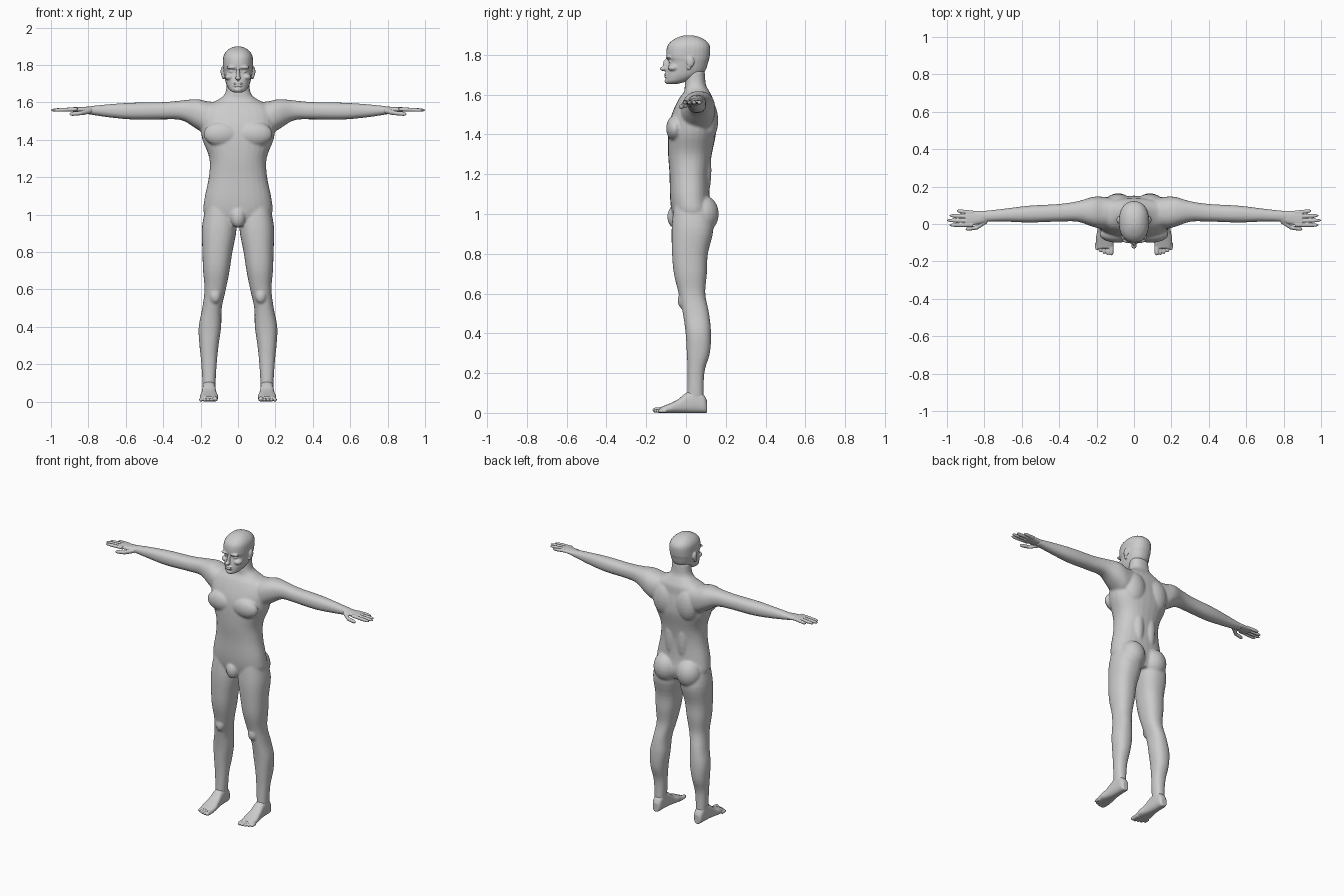
import bpy
import bmesh
import math
from mathutils import Vector, Matrix

cube = bpy.data.objects.get("Cube")
if cube:
    bpy.data.objects.remove(cube, do_unlink=True)

GREY = (0.6, 0.6, 0.6, 1)
skin = bpy.data.materials.new("plain_grey")
skin.use_nodes = True
skin.diffuse_color = GREY
skin.node_tree.nodes["Principled BSDF"].inputs["Base Color"].default_value = GREY


def ring(at, across, depth, u=0, v=0):
    """A rounded section: position along the axis, half sizes and centre."""
    return (at, across, depth, u, v)


def catmull(before, start, end, after, t):
    """Smooth in-between of two neighbouring rings."""
    result = []
    for p, q, r, s in zip(before, start, end, after):
        slope_in, slope_out = (r - p) / 2, (s - q) / 2
        eased = t * t * (3 - 2 * t)
        result.append(q + (r - q) * eased + slope_in * t * (1 - t) ** 2
                      - slope_out * t * t * (1 - t))
    return result


def rounded(angle, power):
    """Point on a unit superellipse."""
    return [math.copysign(abs(value) ** (2 / power), value)
            for value in (math.cos(angle), math.sin(angle))]


def loft(bm, rings, axis, side=1, power=2.3, sides=28, steps=4):
    """Skin a smooth tube through rings; side=-1 builds it mirrored."""
    padded = [rings[0], *rings, rings[-1]]
    path = [catmull(*padded[i:i + 4], k / steps)
            for i in range(len(rings) - 1) for k in range(steps)]
    path.append(rings[-1])
    loops = []
    for at, across, depth, u_mid, v_mid in path:
        loop = []
        for k in range(sides):
            c, s = rounded(math.tau * k / sides, power)
            u, v = u_mid + across * c, v_mid + depth * s
            x, y, z = {"X": (at, u, v), "Y": (u, at, v), "Z": (u, v, at)}[axis]
            loop.append(bm.verts.new((x * side, y, z)))
        loops.append(loop)
    for low, high in zip(loops, loops[1:]):
        for k in range(sides):
            j = (k + 1) % sides
            bm.faces.new((low[k], low[j], high[j], high[k]))
    bm.faces.new(loops[0])
    bm.faces.new(loops[-1])


def blob(bm, centre, radii, side=1):
    """Ellipsoid muscle or facial feature."""
    x, y, z = centre
    place = Matrix.Translation((x * side, y, z)) @ Matrix.Diagonal((*radii, 1))
    bmesh.ops.create_uvsphere(bm, u_segments=20, v_segments=12, radius=1, matrix=place)


def digit(bm, start, tip, radius, axis, side):
    """Finger or toe that rounds off towards its tip."""
    start, tip = Vector(start), Vector(tip)
    rings = []
    for k in range(9):
        reach = math.sin(k / 8 * math.pi / 2)
        r = radius * max(0.2, (1 - reach ** 8) ** 0.5)
        p = start.lerp(tip, reach)
        at, u = (p.x, p.y) if axis == "X" else (p.y, p.x)
        rings.append(ring(at, across=r, depth=r, u=u, v=p.z))
    loft(bm, rings, axis, side, power=2, sides=12, steps=2)


def finish(bm, name, voxel, smoothing):
    """Fuse the overlapping forms into one smooth skin."""
    bmesh.ops.recalc_face_normals(bm, faces=bm.faces)
    mesh = bpy.data.meshes.new(name)
    bm.to_mesh(mesh)
    bm.free()
    obj = bpy.data.objects.new(name, mesh)
    bpy.context.collection.objects.link(obj)
    fuse = obj.modifiers.new("fuse", "REMESH")
    fuse.mode = "VOXEL"
    fuse.voxel_size = voxel
    relax = obj.modifiers.new("relax", "SMOOTH")
    relax.iterations = smoothing
    bpy.context.view_layer.update()
    evaluated = obj.evaluated_get(bpy.context.evaluated_depsgraph_get())
    fused = bpy.data.meshes.new_from_object(evaluated)
    obj.modifiers.clear()
    obj.data = fused
    fused.materials.clear()
    fused.materials.append(skin)
    fused.shade_smooth()


# Torso and neck, from crotch to under the skull
body = bmesh.new()
loft(body, [
    ring(at=0.94, across=0.11, depth=0.08, v=0.03),
    ring(at=1.0, across=0.18, depth=0.1, v=0.03),
    ring(at=1.08, across=0.18, depth=0.1, v=0.02),
    ring(at=1.2, across=0.156, depth=0.1, v=0.017),
    ring(at=1.3, across=0.153, depth=0.11, v=0.02),
    ring(at=1.4, across=0.19, depth=0.12, v=0.03),
    ring(at=1.47, across=0.2, depth=0.115, v=0.034),
    ring(at=1.53, across=0.2, depth=0.1, v=0.04),
    ring(at=1.58, across=0.175, depth=0.085, v=0.05),
    ring(at=1.615, across=0.105, depth=0.064, v=0.054),
    ring(at=1.65, across=0.068, depth=0.053, v=0.047),
    ring(at=1.72, across=0.06, depth=0.047, v=0.047),
], "Z")
blob(body, centre=(0, -0.058, 0.985), radii=(0.04, 0.036, 0.055))

# Arm, from inside the chest to the wrist
arm = [
    ring(at=0.08, across=0.07, depth=0.075, u=0.065, v=1.525),
    ring(at=0.16, across=0.085, depth=0.09, u=0.06, v=1.515),
    ring(at=0.22, across=0.08, depth=0.08, u=0.065, v=1.537),
    ring(at=0.3, across=0.055, depth=0.053, u=0.067, v=1.557),
    ring(at=0.4, across=0.047, depth=0.046, u=0.06, v=1.555),
    ring(at=0.56, across=0.045, depth=0.045, u=0.053, v=1.553),
    ring(at=0.7, across=0.034, depth=0.034, u=0.047, v=1.555),
    ring(at=0.82, across=0.028, depth=0.018, u=0.04, v=1.558),
]

# Leg, from hip to ankle
leg = [
    ring(at=1.05, across=0.075, depth=0.085, u=0.095, v=0.025),
    ring(at=0.93, across=0.093, depth=0.105, u=0.1, v=0.033),
    ring(at=0.8, across=0.08, depth=0.09, u=0.11, v=0.02),
    ring(at=0.7, across=0.071, depth=0.083, u=0.116, v=0.022),
    ring(at=0.6, across=0.057, depth=0.067, u=0.122, v=0.03),
    ring(at=0.5, across=0.052, depth=0.066, u=0.139, v=0.05),
    ring(at=0.4, across=0.06, depth=0.064, u=0.15, v=0.062),
    ring(at=0.3, across=0.051, depth=0.058, u=0.155, v=0.062),
    ring(at=0.2, across=0.041, depth=0.042, u=0.155, v=0.05),
    ring(at=0.05, across=0.032, depth=0.042, u=0.155, v=0.047),
]

for side in (1, -1):
    loft(body, arm, "X", side)
    loft(body, leg, "Z", side)
    # Buttock, chest, shoulder blade, lower back and knee
    blob(body, centre=(0.085, 0.085, 1.0), radii=(0.083, 0.08, 0.095), side=side)
    blob(body, centre=(0.09, -0.055, 1.43), radii=(0.095, 0.045, 0.065), side=side)
    blob(body, centre=(0.085, 0.105, 1.47), radii=(0.08, 0.057, 0.11), side=side)
    blob(body, centre=(0.045, 0.09, 1.22), radii=(0.04, 0.038, 0.15), side=side)
    blob(body, centre=(0.122, -0.018, 0.565), radii=(0.03, 0.024, 0.04), side=side)
finish(body, "body", voxel=0.007, smoothing=4)

# Head, from chin to crown
head = bmesh.new()
loft(head, [
    ring(at=1.652, across=0.02, depth=0.022, v=-0.073),
    ring(at=1.665, across=0.044, depth=0.05, v=-0.05),
    ring(at=1.69, across=0.06, depth=0.08, v=-0.02),
    ring(at=1.72, across=0.069, depth=0.097, v=0),
    ring(at=1.765, across=0.077, depth=0.1, v=0.012),
    ring(at=1.79, across=0.08, depth=0.109, v=0.01),
    ring(at=1.84, across=0.079, depth=0.108, v=0.013),
    ring(at=1.87, across=0.065, depth=0.087, v=0.015),
    ring(at=1.89, across=0.04, depth=0.05, v=0.015),
    ring(at=1.898, across=0.015, depth=0.018, v=0.013),
], "Z")
# Nose bridge, nose tip, chin and lips
blob(head, centre=(0, -0.1, 1.746), radii=(0.011, 0.016, 0.034))
blob(head, centre=(0, -0.115, 1.73), radii=(0.015, 0.017, 0.011))
blob(head, centre=(0, -0.094, 1.668), radii=(0.022, 0.014, 0.014))
for lip_height in (1.69, 1.702):
    blob(head, centre=(0, -0.1, lip_height), radii=(0.025, 0.01, 0.006))
for side in (1, -1):
    # Brow, eye, cheekbone, ear and earlobe
    blob(head, centre=(0.032, -0.088, 1.787), radii=(0.03, 0.014, 0.009), side=side)
    blob(head, centre=(0.032, -0.074, 1.765), radii=(0.015, 0.013, 0.01), side=side)
    blob(head, centre=(0.045, -0.062, 1.735), radii=(0.026, 0.03, 0.018), side=side)
    blob(head, centre=(0.083, 0.022, 1.765), radii=(0.01, 0.02, 0.028), side=side)
    blob(head, centre=(0.079, 0.014, 1.738), radii=(0.008, 0.011, 0.014), side=side)
finish(head, "head", voxel=0.004, smoothing=2)

# Palm, from wrist to knuckles
palm = [
    ring(at=0.77, across=0.027, depth=0.02, u=0.042, v=1.557),
    ring(at=0.82, across=0.034, depth=0.016, u=0.036, v=1.56),
    ring(at=0.9, across=0.041, depth=0.011, u=0.029, v=1.562),
]

# Foot, from heel to ball, resting on the ground
foot = [ring(at=y, across=width, depth=rise, u=0.155, v=rise)
        for y, width, rise in ((0.106, 0.018, 0.03), (0.09, 0.03, 0.045),
                               (0.05, 0.034, 0.06), (0, 0.037, 0.05),
                               (-0.04, 0.042, 0.034), (-0.08, 0.049, 0.024),
                               (-0.13, 0.042, 0.014))]

for side, label in ((1, "left"), (-1, "right")):
    hand = bmesh.new()
    loft(hand, palm, "X", side)
    for i in range(4):
        # Fingers run from index to little, the middle one longest
        y = -0.005 + 0.022 * i
        length = 1.0 - 0.013 * (i - 1) ** 2
        digit(hand, (0.86, y, 1.563), (length, y * 1.15, 1.558), 0.0105, "X", side)
    # Thumb base and thumb
    digit(hand, (0.785, 0.018, 1.556), (0.85, -0.024, 1.54), 0.014, "X", side)
    digit(hand, (0.835, -0.018, 1.543), (0.9, -0.027, 1.537), 0.0115, "X", side)
    finish(hand, label + "_hand", voxel=0.003, smoothing=2)

    sole = bmesh.new()
    loft(sole, foot, "Y", side, power=2.6)
    for i in range(5):
        # Toes shrink and step back towards the little one
        radius = 0.014 if i == 0 else 0.01
        x, tip = 0.122 + 0.019 * i, -0.168 + 0.0018 * i * i
        digit(sole, (x, -0.1, radius), (x, tip, radius), radius, "Y", side)
    finish(sole, label + "_foot", voxel=0.0035, smoothing=2)
